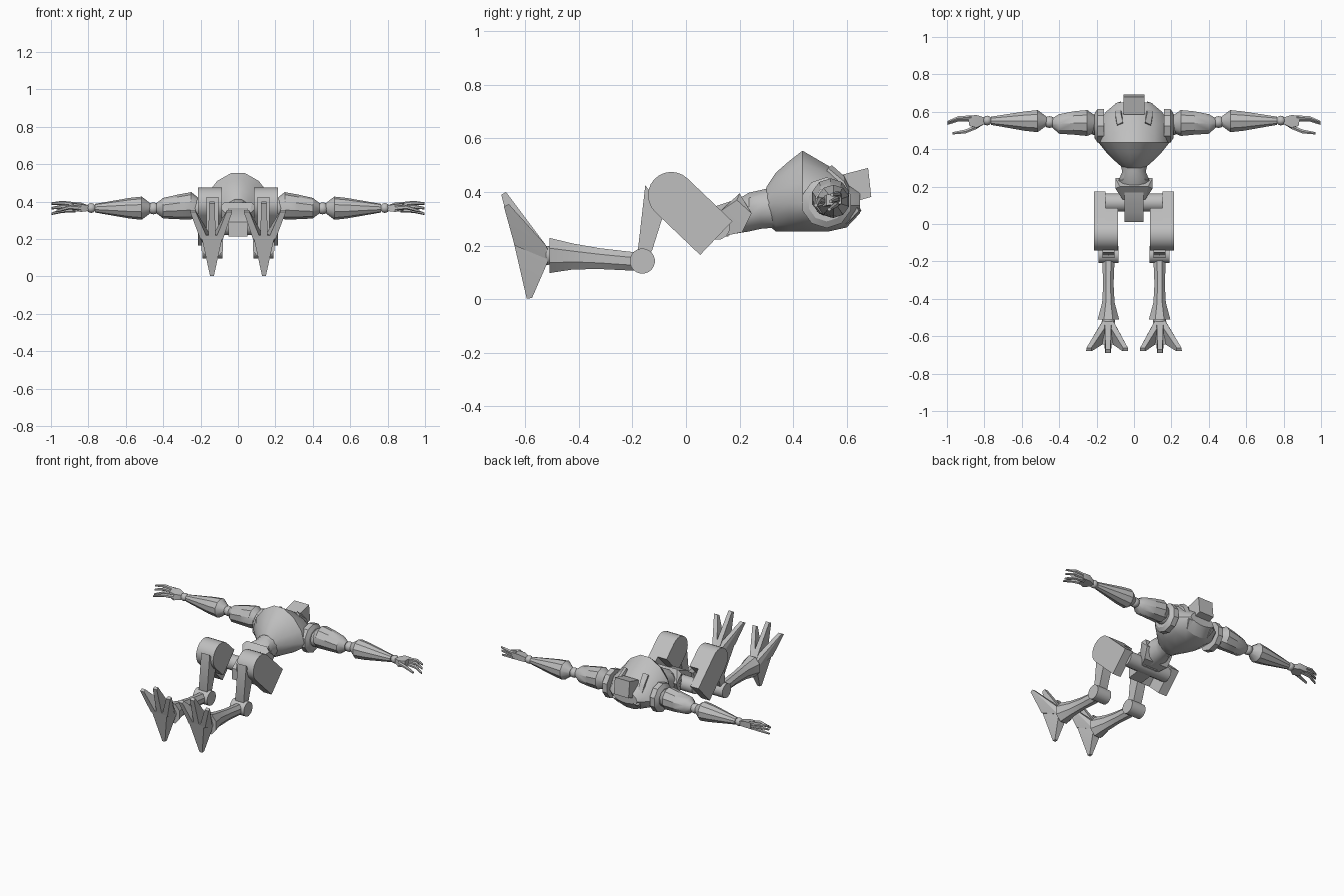
import bpy, bmesh, math
from mathutils import Vector

if "Cube" in bpy.data.objects:
    bpy.data.objects.remove(bpy.data.objects["Cube"])

grey = bpy.data.materials.new("plain grey")
grey.diffuse_color = (0.52, 0.52, 0.52, 1)
grey.use_nodes = True
grey.node_tree.nodes["Principled BSDF"].inputs["Base Color"].default_value = grey.diffuse_color


def finish(name, bm, mirror=False, angle=32):
    bmesh.ops.remove_doubles(bm, verts=bm.verts, dist=1e-5)
    bmesh.ops.recalc_face_normals(bm, faces=bm.faces)
    me = bpy.data.meshes.new(name)
    bm.to_mesh(me)
    bm.free()
    me.materials.append(grey)
    ob = bpy.data.objects.new(name, me)
    bpy.context.collection.objects.link(ob)
    if mirror:
        ob.modifiers.new("mirror", 'MIRROR').use_mirror_merge = False
    bpy.ops.object.select_all(action='DESELECT')
    ob.select_set(True)
    bpy.context.view_layer.objects.active = ob
    bpy.ops.object.shade_smooth_by_angle(angle=math.radians(angle))


def hull(name, pts, mirror=False):
    bm = bmesh.new()
    vs = [bm.verts.new(p) for p in pts]
    r = bmesh.ops.convex_hull(bm, input=vs)
    junk = {g for g in r["geom_interior"] + r["geom_unused"] if isinstance(g, bmesh.types.BMVert)}
    bmesh.ops.delete(bm, geom=list(junk), context='VERTS')
    finish(name, bm, mirror, 20)


def prism(name, profile, x0, x1, mirror=False):
    """Side profile of (y, z) points extruded along x."""
    bm = bmesh.new()
    f = bm.faces.new([bm.verts.new((x0, y, z)) for y, z in profile])
    new = bmesh.ops.extrude_face_region(bm, geom=[f])["geom"]
    bmesh.ops.translate(bm, vec=(x1 - x0, 0, 0),
                        verts=[v for v in new if isinstance(v, bmesh.types.BMVert)])
    finish(name, bm, mirror)


def loft(name, rings, n=12, mirror=False, p=2.0, turn=0.5):
    """Rings: (centre, axis 'x' or 'y', width, up, down)."""
    bm, loops = bmesh.new(), []
    for c, axis, w, up, down in rings:
        loop = []
        for i in range(n):
            a = 2 * math.pi * (i + turn) / n
            s, t = (math.copysign(abs(f) ** (2 / p), f) for f in (math.cos(a), math.sin(a)))
            h = t * (up if t > 0 else down)
            off = Vector((0, s * w, h)) if axis == 'x' else Vector((s * w, 0, h))
            loop.append(bm.verts.new(Vector(c) + off))
        loops.append(loop)
    for a, b in zip(loops, loops[1:]):
        for i in range(n):
            bm.faces.new((a[i], a[(i + 1) % n], b[(i + 1) % n], b[i]))
    bm.faces.new(loops[0])
    bm.faces.new(loops[-1])
    finish(name, bm, mirror)


def arm(name, rings, n=10):
    loft(name, [((x, y, z), 'x', r, r, r) for x, y, z, r in rings], n, True)


def ball(name, c, r):
    bm = bmesh.new()
    bmesh.ops.create_uvsphere(bm, u_segments=12, v_segments=8, radius=r)
    bmesh.ops.translate(bm, vec=c, verts=bm.verts)
    finish(name, bm, True)


def box(x0, x1, y0, y1, z0, z1):
    return [(x, y, z) for x in (x0, x1) for y in (y0, y1) for z in (z0, z1)]


def both(pts):
    return [(s * x, y, z) for x, y, z in pts for s in (-1, 1)]


# chest and waist, running along y
loft("chest", [((0, y, z), 'y', w, u, d) for y, z, w, u, d in (
    (0.30, .35, .06, .07, .07), (0.335, .36, .10, .115, .11), (0.385, .36, .15, .16, .11),
    (0.435, .36, .19, .20, .11), (0.535, .36, .19, .14, .11), (0.60, .35, .15, .09, .085),
    (0.65, .35, .09, .06, .03))], 14, p=1.75, turn=0)
loft("waist", [((0, y, z), 'y', w, h, h) for y, z, w, h in (
    (.17, .30, .075, .06), (.235, .325, .085, .075), (.28, .335, .065, .075), (.34, .345, .08, .08))], 12)
hull("belt", both([(.10, .19, .37), (.10, .245, .32), (.09, .21, .25), (.06, .14, .235),
                   (.06, .13, .33), (.075, .20, .395)]))
prism("pelvis", [(.01, .215), (.01, .29), (.06, .33), (.18, .37), (.21, .30), (.16, .235)], -.05, .05)

# head, neck and collar
hull("head", both([(.055, .585, .465), (.055, .68, .49), (.055, .692, .382), (.055, .60, .355)]))
hull("neck", both([(.05, .52, .34), (.05, .54, .44), (.05, .62, .43), (.05, .63, .35)]))
hull("collar", [(.06, .50, .38), (.10, .49, .38), (.06, .545, .50), (.09, .53, .49), (.07, .59, .46),
                (.10, .59, .44), (.07, .655, .33), (.10, .645, .33), (.08, .60, .28)], True)

# arms
arm("shoulder_ring", [(.16, .525, .36, .095), (.195, .525, .36, .095), (.21, .525, .36, .07)], 10)
ball("shoulder_joint", (.21, .53, .365), .055)
arm("upper_arm", [(.205, .535, .37, .045), (.25, .54, .378, .073), (.32, .54, .372, .066),
                  (.40, .535, .365, .055), (.435, .54, .365, .028)])
ball("elbow", (.452, .545, .364), .032)
arm("forearm", [(.468, .55, .365, .026), (.515, .55, .365, .062), (.58, .55, .365, .055),
                (.765, .552, .365, .023)])
ball("wrist", (.785, .553, .366), .026)
hull("palm", [(.80, .535, .35), (.80, .57, .35), (.80, .535, .38), (.80, .57, .38),
              (.84, .51, .345), (.84, .582, .355), (.88, .525, .35), (.89, .58, .355),
              (.84, .515, .385), (.84, .582, .395), (.88, .525, .39), (.89, .58, .395)], True)


def finger(name, path, r):
    arm(name, [(x, y, z, k * r) for (x, y, z), k in zip(path, (1.1, 1, .6))], 6)


for i, (y, z0, z1) in enumerate(((.57, .385, .39), (.565, .37, .365), (.56, .355, .335))):
    finger("finger_%d" % i, [(.87, y, z0), (.94, y - .003, (z0 + z1) / 2 + .006), (.998, y - .025, z1)], .011)
finger("thumb", [(.84, .52, .365), (.90, .495, .37), (.97, .485, .35)], .012)

# thighs: rounded at the knee, square at the hip, the inner half shorter
C, D, N, R = Vector((-.055, .388)), Vector((.724, -.69)), Vector((.69, .724)), .087


def thigh_profile(length):
    arc = [C + R * (math.cos(a) * N - math.sin(a) * D) for a in (math.pi * i / 12 for i in range(13))]
    return arc + [C + D * length - N * R, C + D * length + N * R]


prism("outer_thigh", thigh_profile(.232), .152, .214, True)
prism("inner_thigh", thigh_profile(.11), .086, .153, True)
loft("hip_axle", [((x, .115, .27), 'x', .05, .05, .05) for x in (-.16, .16)], 12)

# lower legs
prism("knee_link", [(-.152, .425), (-.18, .18), (-.165, .14), (-.127, .18), (-.08, .33)], .105, .168, True)
loft("hock_joint", [((x, -.163, .142), 'x', .047, .047, .047) for x in (.084, .19)], 20, True)
loft("shin", [((.137, y, z), 'y', w, h, h) for y, z, w, h in (
    (-.16, .14, .034, .036), (-.21, .142, .035, .038), (-.32, .151, .030, .042),
    (-.42, .159, .036, .052), (-.51, .163, .062, .071))], 8, True)
ball("ankle", (.137, -.52, .163), .036)

# feet: wedge heel with three spread toes
F = .139
hull("heel", [(F + x, y, z) for s in (-1, 1) for x, y, z in (
    (s * .01, -.595, .002), (s * .01, -.575, .004), (s * .03, -.518, .135), (s * .03, -.518, .19),
    (s * .058, -.645, .22), (s * .05, -.60, .225))], True)
for name, tx, ty, tz in (("inner_toe", -.093, -.68, .355), ("middle_toe", 0, -.69, .40),
                         ("outer_toe", .102, -.68, .355)):
    m = tx * .42
    hull(name, [(F + x, y, z) for s in (-1, 1) for x, y, z in (
        (m * .3 + s * .018, -.52, .15), (m * .3 + s * .018, -.522, .20), (m + s * .02, -.64, .20),
        (tx + s * .015, ty, tz - .01), (tx + s * .013, ty + .018, tz))], True)
